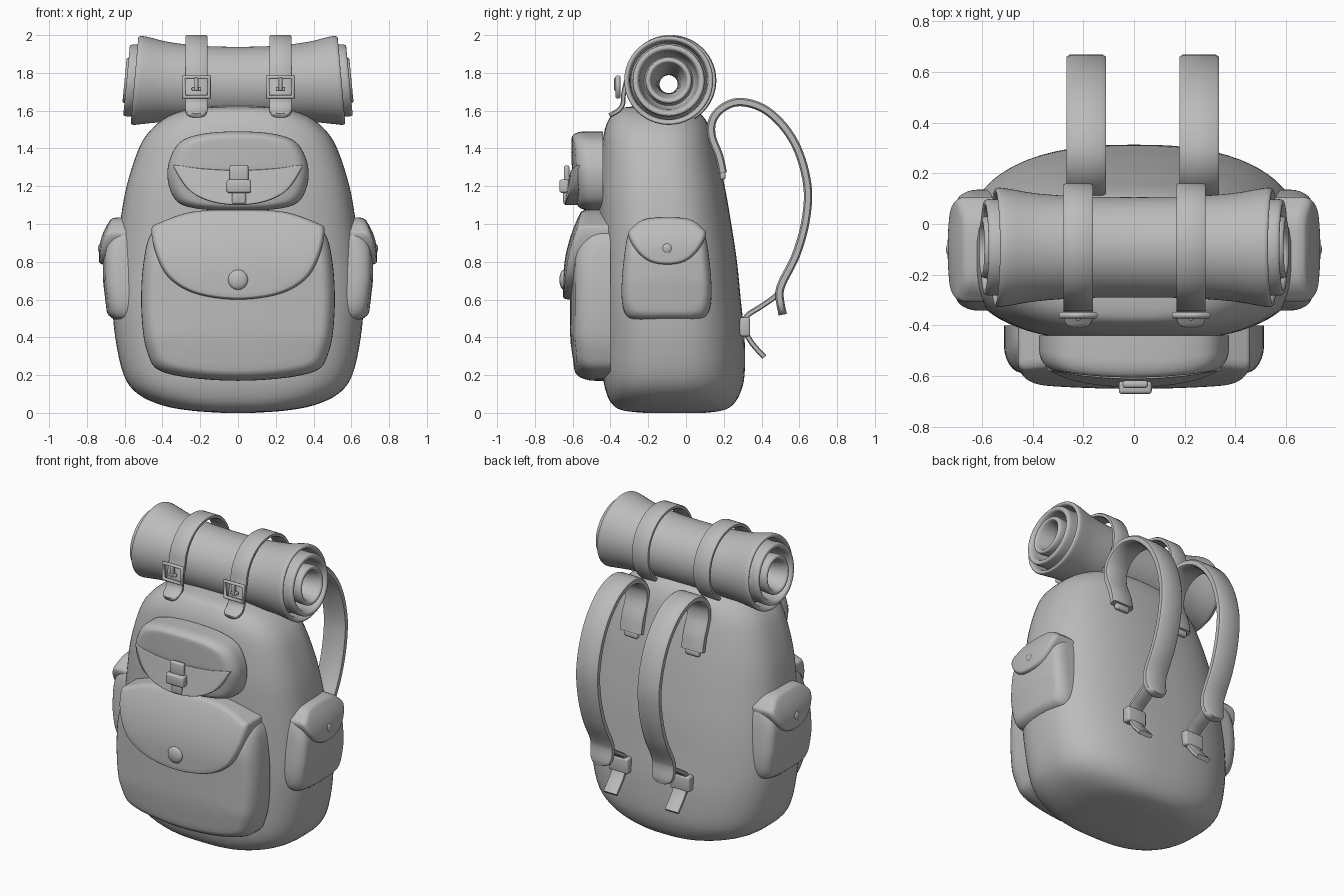
import bpy, bmesh, math
from mathutils import Vector

if "Cube" in bpy.data.objects:
    bpy.data.objects.remove(bpy.data.objects["Cube"])

grey = bpy.data.materials.new("plain grey")
grey.use_nodes = True
tone = (0.5, 0.5, 0.5, 1)
grey.diffuse_color = tone
grey.node_tree.nodes["Principled BSDF"].inputs["Base Color"].default_value = tone


def finish(name, bm, angle=40):
    bmesh.ops.recalc_face_normals(bm, faces=bm.faces)
    mesh = bpy.data.meshes.new(name)
    bm.to_mesh(mesh)
    bm.free()
    mesh.materials.append(grey)
    mesh.shade_smooth()
    mesh.set_sharp_from_angle(angle=math.radians(angle))
    obj = bpy.data.objects.new(name, mesh)
    bpy.context.collection.objects.link(obj)
    return obj


def spline(points, steps=5, closed=False):
    """Catmull-Rom samples through points of any dimension."""
    pts = [Vector(p) for p in points]
    n = len(pts)
    get = (lambda i: pts[i % n]) if closed else (lambda i: pts[max(0, min(n - 1, i))])
    out = []
    for i in range(n if closed else n - 1):
        a, b, c, d = get(i - 1), get(i), get(i + 1), get(i + 2)
        for s in range(steps):
            t = s / steps
            out.append(0.5 * (2 * b + (c - a) * t + (2 * a - 5 * b + 4 * c - d) * t * t
                              + (3 * b - a - 3 * c + d) * t ** 3))
    return out if closed else out + [pts[-1]]


def loft(name, rings, caps=True, loop=False, angle=40):
    bm = bmesh.new()
    rows = [[bm.verts.new(p) for p in ring] for ring in rings]
    for a, b in zip(rows, rows[1:] + (rows[:1] if loop else [])):
        for i in range(len(a)):
            j = (i + 1) % len(a)
            bm.faces.new((a[i], a[j], b[j], b[i]))
    if caps and not loop:
        bm.faces.new(rows[0])
        bm.faces.new(rows[-1])
    return finish(name, bm, angle)


def ribbon(name, path, x, width, thick, tip=0.0):
    """Strap following a (y, z) path, with optional rounded end."""
    pts = spline(path, 6)
    total = sum((b - a).length for a, b in zip(pts, pts[1:]))
    rings, run = [], 0
    for i, p in enumerate(pts):
        run += (p - pts[i - 1]).length if i else 0
        tan = (pts[min(i + 1, len(pts) - 1)] - pts[max(i - 1, 0)]).normalized()
        left = max(total - run, 0)
        k = 1 if left >= tip else 0.4 + 0.6 * math.sqrt(1 - (1 - left / tip) ** 2)
        w, h = width * k / 2, thick / 2
        e = h * 0.6
        section = [(w, e), (w - e, h), (e - w, h), (-w, e), (-w, -e), (e - w, -h), (w - e, -h), (w, -e)]
        rings.append([(x + u, p.x - tan.y * v, p.y + tan.x * v) for u, v in section])
    return loft(name, rings, angle=50)


def on_front(u, v, out):
    return (u, -out, v)


def on_right(u, v, out):
    return (-out, u, v)


def on_left(u, v, out):
    return (out, u, v)


def pillow(name, half, mid, base, front, place, edge=0.1, depth=0.06):
    """Padded panel: mirrored half outline, swept out to a front(u, v) surface."""
    other = [(-u, v) for u, v in reversed(half) if u > 0]
    outline = spline(list(half) + other, 6, True)
    cv = (half[0][1] + half[-1][1]) / 2
    layers = [(1, None)]
    for i in range(7):
        t = math.pi / 2 * i / 6
        layers.append((1 - edge * (1 - math.cos(t)), depth * (1 - math.sin(t))))
    layers += [(s * (1 - edge), 0) for s in (0.9, 0.8, 0.6, 0.4, 0.2, 0.04)]
    rings = []
    for s, drop in layers:
        ring = []
        for p in outline:
            u, v = p.x * s, cv + (p.y - cv) * s
            ring.append(place(mid + u, v, base if drop is None else front(u, v) - drop))
        rings.append(ring)
    return loft(name, rings, angle=55)


def box(name, center, size, bevel=0.012):
    bm = bmesh.new()
    bmesh.ops.create_cube(bm, size=1)
    for v in bm.verts:
        v.co = Vector(center) + Vector(c * s for c, s in zip(v.co, size))
    bmesh.ops.bevel(bm, geom=bm.edges[:], offset=bevel, segments=3, profile=0.5, affect="EDGES")
    return finish(name, bm)


def button(name, center, scale):
    bm = bmesh.new()
    bmesh.ops.create_uvsphere(bm, u_segments=24, v_segments=12, radius=1)
    for v in bm.verts:
        v.co = Vector(center) + Vector(c * s for c, s in zip(v.co, scale))
    return finish(name, bm)


# Main bag: rows of height, half width, front y, back y; squarer towards the front
rows = [(0, .08, -.22, .1), (.012, .25, -.33, .19), (.04, .4, -.385, .245), (.1, .53, -.42, .285), (.2, .605, -.44, .31),
        (.4, .65, -.445, .31), (.6, .665, -.45, .29), (.8, .65, -.455, .27), (1, .625, -.46, .24),
        (1.2, .59, -.46, .205), (1.4, .525, -.445, .16), (1.5, .46, -.43, .13), (1.57, .37, -.4, .09),
        (1.61, .25, -.36, .03), (1.625, .1, -.25, -.08)]
rings = []
for z, w, f, b in spline(rows, 4):
    ring = []
    for i in range(72):
        a = math.tau * i / 72
        c, s = math.cos(a), math.sin(a)
        e = .66 if s < 0 else .8
        ring.append((w * math.copysign(abs(c) ** e, c),
                     (f + b) / 2 + (b - f) / 2 * math.copysign(abs(s) ** e, s), z))
    rings.append(ring)
loft("main_bag", rings, angle=60)

# Large front pocket with flap and button
pillow("front_pocket", [(0, 1.01), (.3, 1.01), (.45, .96), (.5, .8), (.512, .55), (.48, .32), (.38, .21), (0, .17)],
       0, .4, lambda u, v: .615 - .14 * u * u - .14 * max(0, .4 - v) - 1.1 * max(0, v - .75) ** 2, on_front, .13, .1)
pillow("front_pocket_flap", [(0, 1.075), (.24, 1.065), (.42, 1.005), (.458, .965), (.43, .83), (.36, .71), (.22, .63), (0, .6)],
       0, .41, lambda u, v: .65 - .1 * u * u - .7 * max(0, v - .7) ** 2, on_front, .06, .035)
button("front_pocket_button", (0, -.648, .705), (.053, .022, .053))

# Small upper pocket with lip flap and latch
pillow("upper_pocket", [(0, 1.49), (.2, 1.475), (.32, 1.42), (.374, 1.28), (.34, 1.14), (.24, 1.085), (0, 1.07)],
       0, .44, lambda u, v: .605 - .25 * u * u - .15 * max(0, 1.3 - v), on_front, .16, .07)
pillow("upper_pocket_flap", [(0, 1.285), (.2, 1.295), (.33, 1.312), (.335, 1.29), (.26, 1.18), (.15, 1.12), (0, 1.1)],
       0, .47, lambda u, v: .608 + .18 * (1.3 - v) - .25 * u * u, on_front, .04, .015)
box("latch_tongue", (.005, -.632, 1.265), (.1, .03, .09))
box("latch_loop", (.005, -.645, 1.2), (.13, .05, .07))
box("latch_tip", (.005, -.635, 1.145), (.075, .03, .08))

# Side pockets
for side, place, sign in (("right", on_right, -1), ("left", on_left, 1)):
    pillow(side + "_pocket", [(0, 1), (.14, .99), (.2, .95), (.228, .8), (.238, .62), (.215, .52), (.15, .492), (0, .49)],
           -.103, .5, lambda u, v: .715 - .4 * u * u - .12 * max(0, .7 - v) - 1.5 * max(0, v - .8) ** 2, place, .2, .07)
    pillow(side + "_pocket_flap", [(0, 1.035), (.12, 1.025), (.185, .98), (.205, .94), (.16, .855), (.09, .8), (0, .785)],
           -.1, .5, lambda u, v: .735 - .4 * u * u - 2 * max(0, v - .85) ** 2, place, .12, .03)
    button(side + "_pocket_button", (sign * .727, -.1, .87), (.014, .027, .027))

# Bed roll: half profile from the waist, over nested rims, into the central hole
roll_half = [(.0, .198), (.2, .2), (.38, .212), (.49, .23), (.535, .235), (.548, .224), (.53, .208), (.45, .2),
             (.5, .188), (.575, .19), (.59, .176), (.575, .158), (.5, .148), (.45, .13), (.5, .118),
             (.585, .122), (.6, .105), (.575, .09), (.45, .065), (.2, .05), (0, .048)]
cy, cz = -.092, 1.76
profile = [(x, r) for x, r in roll_half] + [(-x, r) for x, r in roll_half[-2:0:-1]]
rings = []
for i in range(64):
    a = math.tau * i / 64
    rings.append([(x * (1 - .16 * r * math.sin(a)), cy + r * math.cos(a),
                   cz + r * math.sin(a) - .02 * max(0, 1 - (x / .5) ** 2))
                  for x, r in spline(profile, 4, True)])
loft("bed_roll", rings, loop=True, angle=70)

# Roll straps with square buckles
loop_path = [(cy + .01 + .23 * math.cos(a), cz + .228 * math.sin(a))
             for a in (math.radians(d) for d in range(-110, 181, 15))]
tail = [(-.33, 1.69), (-.335, 1.635), (-.36, 1.6), (-.405, 1.575)]
for side, x in (("right", -.22), ("left", .225)):
    ribbon(side + "_roll_strap", loop_path + tail, x, .115, .025, .05)
    curve = bpy.data.curves.new(side + "_buckle", "CURVE")
    curve.dimensions = "3D"
    curve.bevel_depth = .013
    line = curve.splines.new("POLY")
    line.points.add(3)
    line.use_cyclic_u = True
    for p, (u, v) in zip(line.points, ((-1, -1), (1, -1), (1, 1), (-1, 1))):
        p.co = (x + u * .067, -.36, 1.725 + v * .052, 1)
    curve.materials.append(grey)
    bpy.context.collection.objects.link(bpy.data.objects.new(side + "_buckle", curve))
    box(side + "_buckle_prong", (x, -.365, 1.74), (.02, .03, .07), .006)
    box(side + "_buckle_bar", (x, -.36, 1.715), (.05, .025, .018), .005)

# Shoulder straps with lower adjusters
shoulder = [(.195, 1.27), (.175, 1.36), (.135, 1.47), (.145, 1.56), (.21, 1.625), (.3, 1.645), (.42, 1.605),
            (.53, 1.5), (.605, 1.36), (.645, 1.18), (.63, 1), (.58, .83), (.51, .69), (.495, .62), (.512, .52)]
lower = [(.51, .68), (.475, .62), (.4, .565), (.325, .515), (.305, .46), (.345, .375), (.415, .295)]
for side, x in (("right", -.188), ("left", .257)):
    ribbon(side + "_shoulder_strap", shoulder, x, .155, .044, .07)
    ribbon(side + "_lower_strap", lower, x, .095, .028)
    box(side + "_adjuster", (x, .312, .455), (.14, .055, .1))
    box(side + "_strap_anchor", (x, .195, 1.255), (.1, .03, .04))
